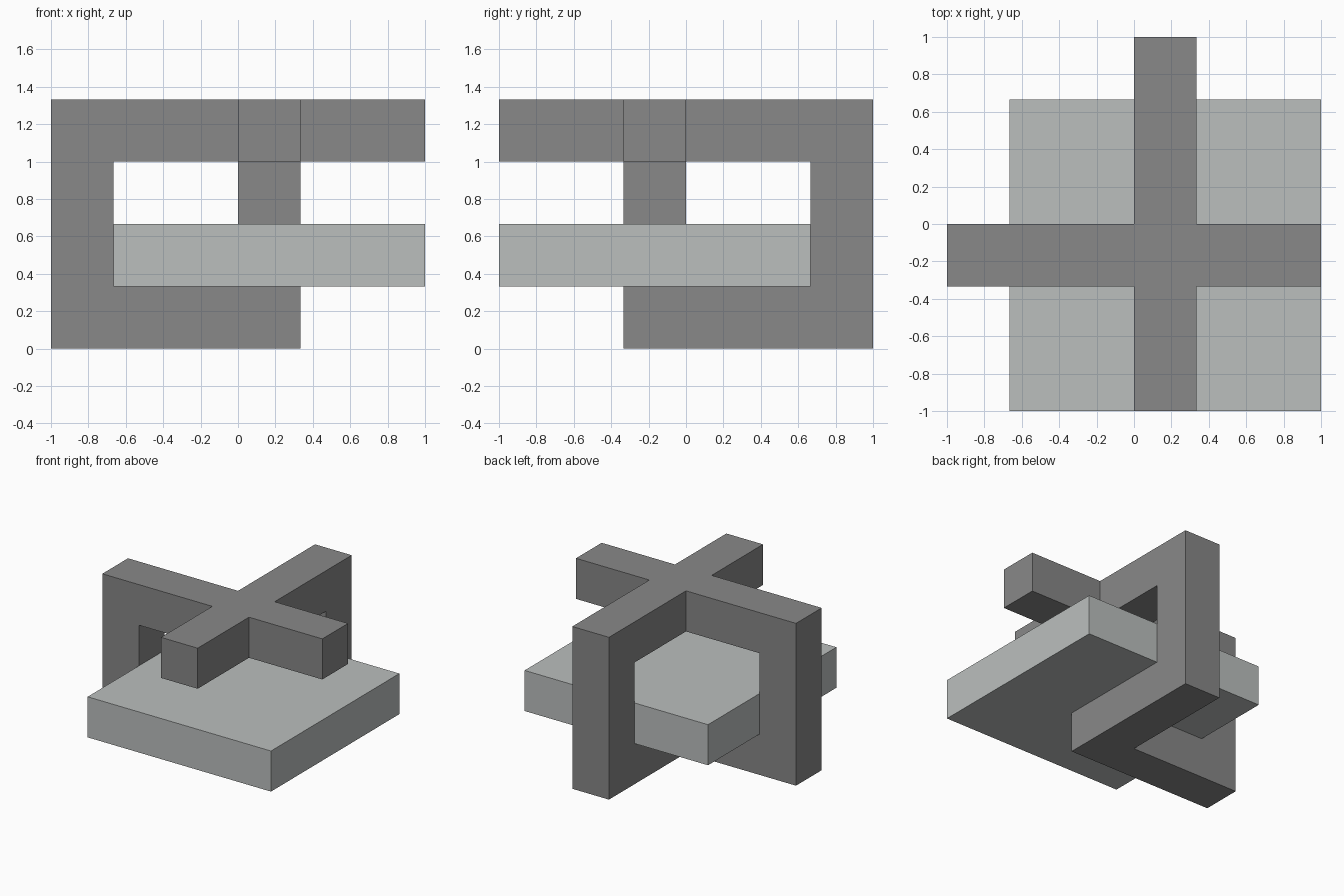
import bpy
import bmesh
from mathutils import Vector

U = 1 / 3  # thickness of every bar and of the slab

default = bpy.data.objects.get("Cube")
if default:
    bpy.data.objects.remove(default, do_unlink=True)


def material(name, srgb):
    linear = [((c / 255 + 0.055) / 1.055) ** 2.4 for c in srgb]
    mat = bpy.data.materials.new(name)
    mat.use_nodes = True
    mat.diffuse_color = (*linear, 1)
    mat.node_tree.nodes["Principled BSDF"].inputs["Base Color"].default_value = (*linear, 1)
    return mat


def extrude_profile(name, points, direction, mat):
    """Extrude a flat outline, given in bar thicknesses, into a solid."""
    bm = bmesh.new()
    face = bm.faces.new([bm.verts.new(Vector(p) * U) for p in points])
    result = bmesh.ops.extrude_face_region(bm, geom=[face], use_keep_orig=True)
    moved = [v for v in result["geom"] if isinstance(v, bmesh.types.BMVert)]
    bmesh.ops.translate(bm, verts=moved, vec=Vector(direction) * U)
    bmesh.ops.recalc_face_normals(bm, faces=bm.faces)
    mesh = bpy.data.meshes.new(name)
    bm.to_mesh(mesh)
    bm.free()
    mesh.materials.append(mat)
    obj = bpy.data.objects.new(name, mesh)
    bpy.context.collection.objects.link(obj)
    return obj


dark = material("dark grey", (136, 136, 136))
light = material("light grey", (187, 191, 190))

# Hook outline: short foot, upright and long top arm, as (along, height)
hook = [(-3, 0), (1, 0), (1, 1), (-2, 1), (-2, 3), (3, 3), (3, 4), (-3, 4)]

# Two crossing hooks, one opening to the left and one to the front
frame = extrude_profile("crossed_frame", [(a, -1, z) for a, z in hook], (0, 1, 0), dark)
second = extrude_profile("second_hook", [(0, -a, z) for a, z in hook], (1, 0, 0), dark)

# Fuse the hooks into one frame
union = frame.modifiers.new("fuse", "BOOLEAN")
union.operation = "UNION"
union.solver = "EXACT"
union.object = second
bpy.context.view_layer.objects.active = frame
bpy.ops.object.modifier_apply(modifier=union.name)
bpy.data.objects.remove(second, do_unlink=True)

# Square slab held inside the frame
extrude_profile("slab", [(-2, -3, 1), (3, -3, 1), (3, 2, 1), (-2, 2, 1)], (0, 0, 1), light)
